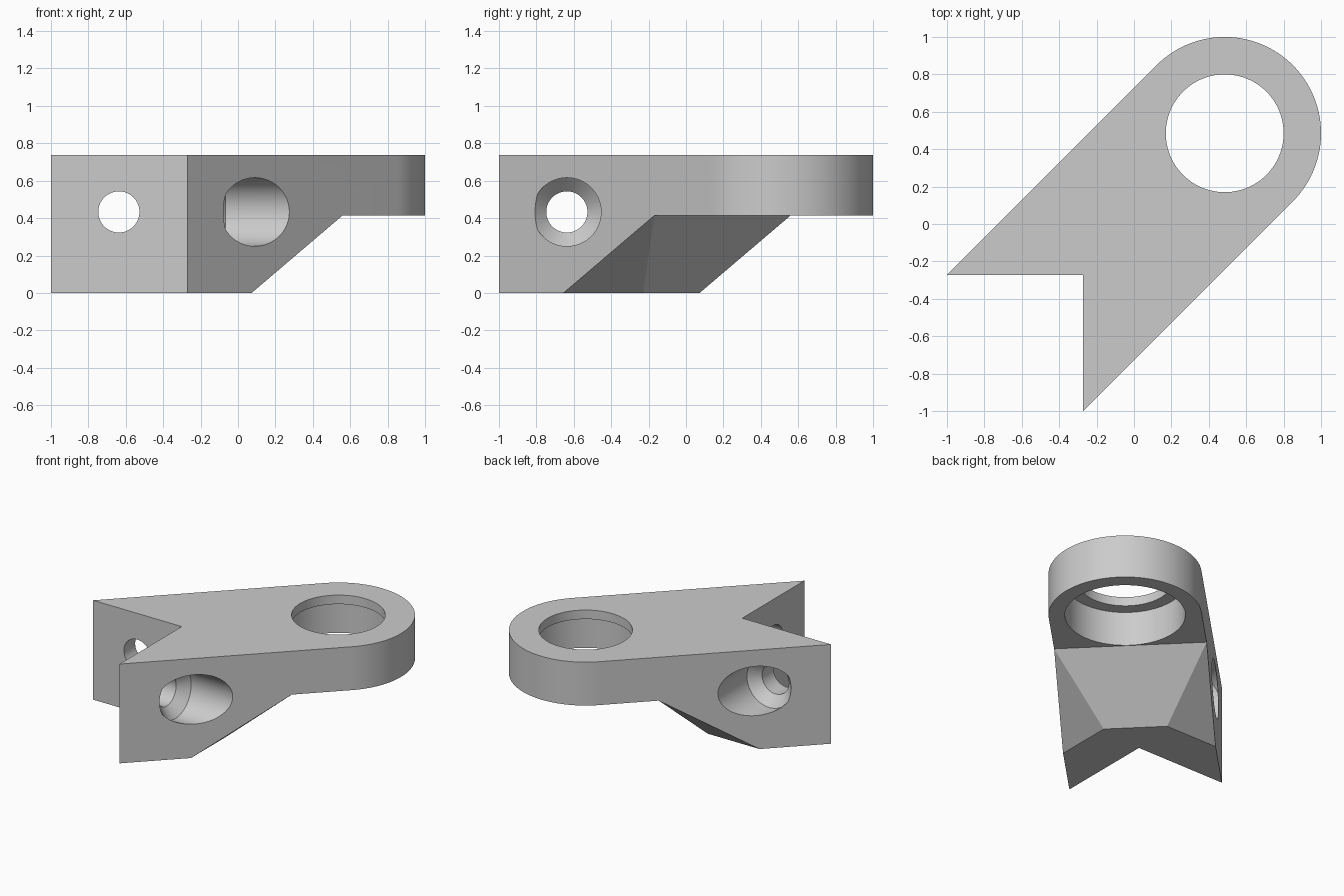
import bpy, bmesh
from math import pi, sin, cos, radians
from mathutils import Matrix, Vector

cube = bpy.data.objects.get("Cube")
if cube:
    bpy.data.objects.remove(cube, do_unlink=True)

TOP, UNDER = 0.737, 0.415       # top of bracket, underside of the ring plate
CEN, RAD = 0.485, 0.515         # ring centre on the diagonal, outer radius
OFF = RAD * 2 ** 0.5            # side faces lie on y = x -/+ OFF
NOTCH = OFF - 1
FOOT, HIP = 0.073, 0.56         # where the sloped underside starts and ends

grey = bpy.data.materials.new("light_grey")
grey.use_nodes = True
COLOUR = (0.6, 0.6, 0.6, 1)
grey.diffuse_color = COLOUR
grey.node_tree.nodes["Principled BSDF"].inputs["Base Color"].default_value = COLOUR


def finish(name, bm):
    bmesh.ops.recalc_face_normals(bm, faces=bm.faces[:])
    mesh = bpy.data.meshes.new(name)
    bm.to_mesh(mesh)
    bm.free()
    mesh.materials.append(grey)
    obj = bpy.data.objects.new(name, mesh)
    bpy.context.collection.objects.link(obj)
    return obj


def revolve(name, profile, matrix, n=96):
    """Closed solid turned from (radius, height) points."""
    bm = bmesh.new()
    rings = [[bm.verts.new(matrix @ Vector((r * cos(2 * pi * i / n), r * sin(2 * pi * i / n), h)))
              for i in range(n)] for r, h in profile]
    for a, b in zip(rings, rings[1:]):
        for i in range(n):
            j = (i + 1) % n
            bm.faces.new((a[i], a[j], b[j], b[i]))
    bm.faces.new(rings[0])
    bm.faces.new(rings[-1])
    return finish(name, bm)


# Bracket body: rounded plate with a notched foot and a three-sided sloped underside
bm = bmesh.new()
V = lambda x, y, z: bm.verts.new((x, y, z))
SEG = 64
angles = [radians(-45) + pi * i / SEG for i in range(SEG + 1)]
arc_low, arc_top = [[V(CEN + RAD * cos(a), CEN + RAD * sin(a), z) for a in angles]
                    for z in (UNDER, TOP)]
tip_r, tip_r_top = V(NOTCH, -1, 0), V(NOTCH, -1, TOP)
tip_l, tip_l_top = V(-1, NOTCH, 0), V(-1, NOTCH, TOP)
mid, mid_top = V(NOTCH, NOTCH, 0), V(NOTCH, NOTCH, TOP)
foot_r, foot_l = V(FOOT, FOOT - OFF, 0), V(FOOT - OFF, FOOT, 0)
inner_r, inner_l = V(FOOT, -0.23, 0), V(-0.23, FOOT, 0)
hip_r, hip_l = V(HIP, HIP - OFF, UNDER), V(HIP - OFF, HIP, UNDER)

for face in (
    [tip_r_top] + arc_top + [tip_l_top, mid_top],                    # top
    [hip_r] + arc_low + [hip_l],                                     # ring underside
    [tip_r, foot_r, inner_r, inner_l, foot_l, tip_l, mid],           # base
    [tip_r, foot_r, hip_r, arc_low[0], arc_top[0], tip_r_top],       # side
    [tip_l, foot_l, hip_l, arc_low[-1], arc_top[-1], tip_l_top],     # other side
    [tip_r, mid, mid_top, tip_r_top], [tip_l, mid, mid_top, tip_l_top],  # notch
    [foot_r, inner_r, hip_r], [foot_l, inner_l, hip_l],              # corner slopes
    [inner_r, inner_l, hip_l, hip_r],                                # middle slope
):
    bm.faces.new(face)
for i in range(SEG):
    bm.faces.new((arc_low[i], arc_low[i + 1], arc_top[i + 1], arc_top[i]))
body = finish("bracket_body", bm)

# Cutters: stepped ring bore and two countersunk screw holes
bore = [(0.405, 0.35), (0.405, TOP - 0.067), (0.315, TOP - 0.067), (0.315, 0.9)]
screw = [(0.11, -0.5), (0.11, -0.139), (0.183, -0.066), (0.183, 0.5)]
AXIS, HEIGHT = -0.637, 0.433
cutters = [
    revolve("ring_bore_cutter", bore, Matrix.Translation((CEN, CEN, 0))),
    revolve("right_screw_cutter", screw,
            Matrix.Translation((0, AXIS, HEIGHT)) @ Matrix.Rotation(pi / 2, 4, 'Y')),
    revolve("left_screw_cutter", screw,
            Matrix.Translation((AXIS, 0, HEIGHT)) @ Matrix.Rotation(-pi / 2, 4, 'X')),
]
bpy.ops.object.select_all(action='DESELECT')
body.select_set(True)
bpy.context.view_layer.objects.active = body
for cutter in cutters:
    cutter.hide_render = True
    mod = body.modifiers.new(cutter.name, 'BOOLEAN')
    mod.operation, mod.solver, mod.object = 'DIFFERENCE', 'EXACT', cutter
    bpy.ops.object.modifier_apply(modifier=mod.name)
    bpy.data.objects.remove(cutter, do_unlink=True)

bpy.ops.object.shade_smooth_by_angle(angle=radians(20))
